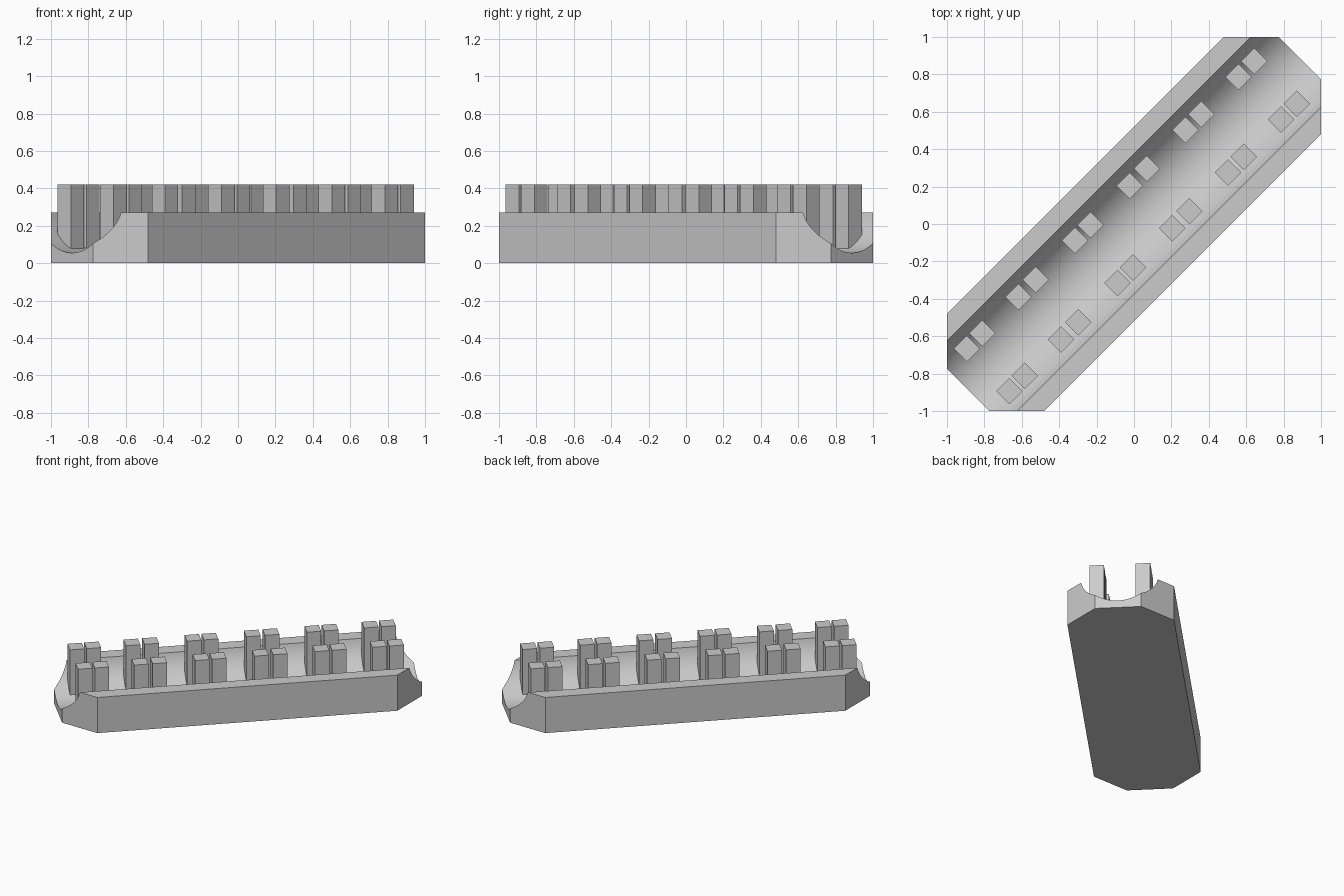
import bpy, bmesh, math
from mathutils import Vector

if "Cube" in bpy.data.objects:
    bpy.data.objects.remove(bpy.data.objects["Cube"])

S = math.sqrt(0.5)
ALONG = Vector((S, S, 0))        # long axis of the tray, diagonal in plan
ACROSS = Vector((-S, S, 0))
R, ARC_Z, TOP = 0.271, 0.326, 0.27   # groove radius, groove axis height, body height

grey = bpy.data.materials.new("grey")
grey.diffuse_color = (0.6, 0.6, 0.6, 1)
grey.use_nodes = True
grey.node_tree.nodes["Principled BSDF"].inputs["Base Color"].default_value = grey.diffuse_color


def groove_z(v):
    return ARC_Z - math.sqrt(R * R - v * v)


def prism(bm, profile, u0, u1):
    """Extrude an (across, height) profile along the diagonal axis."""
    rings = [[bm.verts.new(ALONG * u + ACROSS * v + Vector((0, 0, z))) for v, z in profile]
             for u in (u0, u1)]
    n = len(profile)
    for i in range(n):
        j = (i + 1) % n
        bm.faces.new((rings[0][i], rings[0][j], rings[1][j], rings[1][i]))
    bm.faces.new(rings[0][::-1])
    bm.faces.new(rings[1])


def finish(bm, name):
    bmesh.ops.recalc_face_normals(bm, faces=bm.faces[:])
    me = bpy.data.meshes.new(name)
    bm.to_mesh(me)
    bm.free()
    me.materials.append(grey)
    ob = bpy.data.objects.new(name, me)
    bpy.context.collection.objects.link(ob)
    return ob


# Grooved tray: long block with a round channel along its top
half_w, half_groove, steps = 0.52 * S, 0.265, 28
a = math.asin(half_groove / R)
arc = [(R * math.sin(t), ARC_Z - R * math.cos(t))
       for t in (a - 2 * a * i / steps for i in range(steps + 1))]
arc[0], arc[-1] = (half_groove, TOP), (-half_groove, TOP)
profile = [(-half_w, 0), (half_w, 0), (half_w, TOP)] + arc + [(-half_w, TOP)]
bm = bmesh.new()
prism(bm, profile, -1.255, 1.255)

# Chamfer the four corners of the plan
for n in (Vector((1, 0, 0)), Vector((-1, 0, 0)), Vector((0, 1, 0)), Vector((0, -1, 0))):
    cut = bmesh.ops.bisect_plane(bm, geom=bm.verts[:] + bm.edges[:] + bm.faces[:],
                                 plane_co=n, plane_no=n, clear_outer=True)
    edges = [e for e in cut["geom_cut"] if isinstance(e, bmesh.types.BMEdge)]
    bmesh.ops.holes_fill(bm, edges=edges, sides=0)
tray = finish(bm, "grooved_tray")
bpy.context.view_layer.objects.active = tray
tray.select_set(True)
bpy.ops.object.shade_smooth_by_angle(angle=math.radians(30))
tray.select_set(False)

# Square posts in pairs, six pairs on each side, footed on the groove
PAIRS = [(-1.103, -0.986), (-0.712, -0.582), (-0.286, -0.168),
         (0.128, 0.258), (0.55, 0.67), (0.95, 1.07)]
for side, label in ((1, "left"), (-1, "right")):
    bm = bmesh.new()
    v0, v1 = 0.11, 0.21
    foot = [(side * v, groove_z(v) - 0.004) for v in (v0, 0.135, 0.16, 0.185, v1)]
    post = foot + [(side * v1, 0.42), (side * v0, 0.42)]
    for pair in PAIRS:
        for u in pair:
            prism(bm, post, u - 0.05, u + 0.05)
    finish(bm, label + "_posts")
